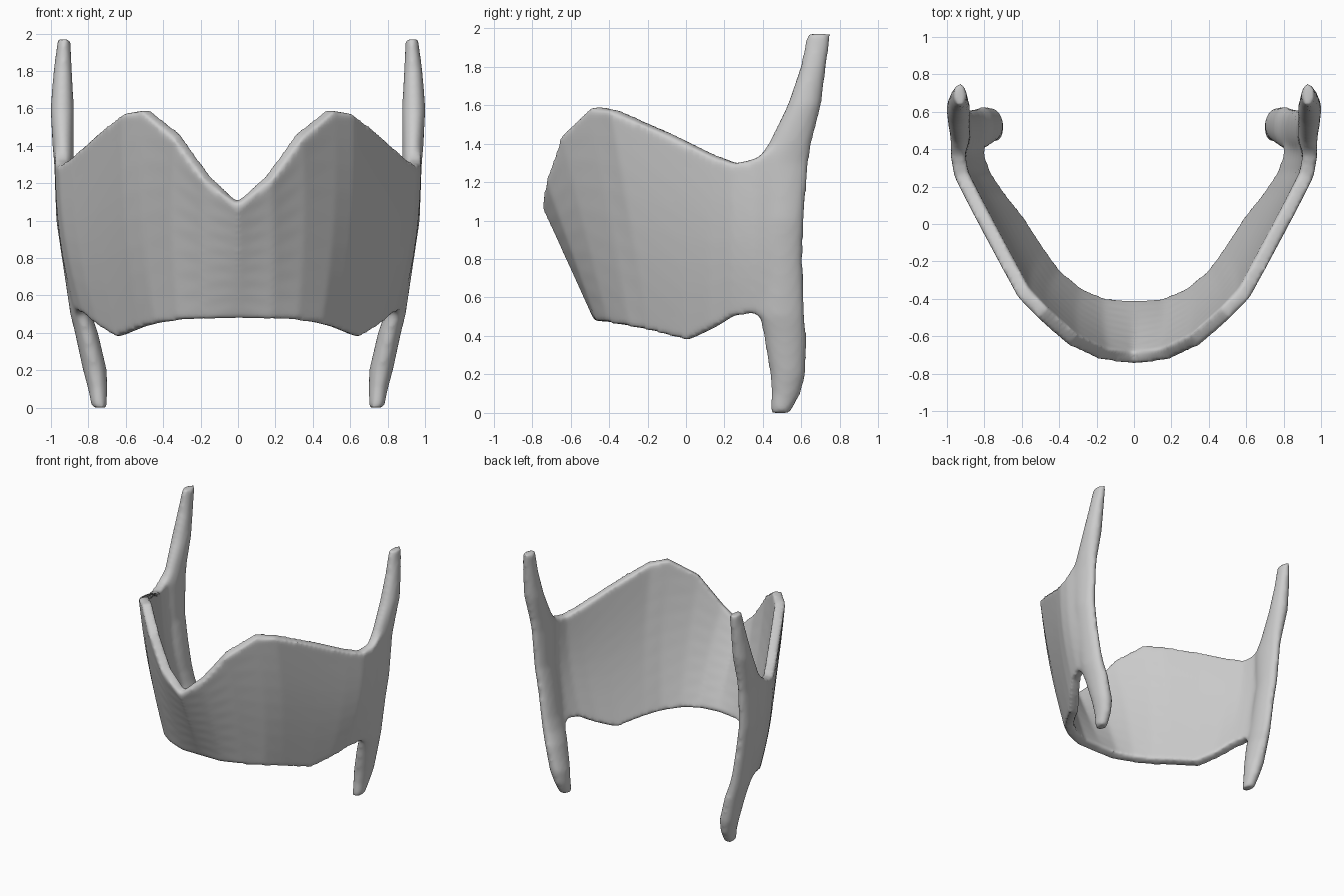
import bpy, math

if "Cube" in bpy.data.objects:
    bpy.data.objects.remove(bpy.data.objects["Cube"])

def make(name, verts, faces):
    me = bpy.data.meshes.new(name)
    me.from_pydata(verts, [], faces)
    ob = bpy.data.objects.new(name, me)
    bpy.context.collection.objects.link(ob)
    return ob

def apply_all(ob):
    bpy.context.view_layer.objects.active = ob
    for m in list(ob.modifiers):
        bpy.ops.object.modifier_apply(modifier=m.name)

# Curved shield plate: outer top edge and outer bottom edge, midline to rear
top = [(0, -.755, 1.08), (.18, -.73, 1.215), (.35, -.65, 1.445), (.52, -.5, 1.585),
       (.62, -.395, 1.57), (.78, -.1, 1.445), (.9, .13, 1.335), (.96, .25, 1.295),
       (.98, .36, 1.32), (.98, .5, 1.42)]
bottom = [(0, -.475, .475), (.18, -.465, .47), (.32, -.405, .465), (.45, -.30, .445),
          (.53, -.19, .425), (.655, .0, .375), (.75, .12, .43), (.83, .24, .5),
          (.87, .35, .515), (.87, .5, .42)]
bulge = [0, .01, .02, .03, .03, .03, .03, .03, .03, .03]
ROWS = 8
verts, faces = [], []
for t, b, g in zip(top, bottom, bulge):
    for j in range(ROWS + 1):
        f = j / ROWS
        p = [t[k] + (b[k] - t[k]) * f for k in range(3)]
        p[0] += g * math.sin(math.pi * f)
        verts.append(p)
n = ROWS + 1
for i in range(len(top) - 1):
    for j in range(ROWS):
        a = i * n + j
        faces.append((a, a + 1, a + n + 1, a + n))
plate = make("shield_plate", verts, faces)
m = plate.modifiers.new("mirror", 'MIRROR')
m.use_clip = True
s = plate.modifiers.new("solid", 'SOLIDIFY')
s.thickness, s.offset = .078, -1
apply_all(plate)

# Rear horns: stacked ellipses (z, centre x, centre y, half width x, half depth y)
rings = [(0, .742, .49, .04, .052), (.1, .75, .52, .052, .076), (.2, .765, .53, .064, .093),
         (.4, .81, .515, .062, .112), (.5, .84, .5, .057, .118), (.6, .86, .495, .052, .118),
         (.8, .89, .495, .052, .113), (1.0, .92, .5, .052, .113), (1.3, .93, .5, .053, .138),
         (1.4, .935, .54, .057, .113), (1.6, .94, .615, .063, .088), (1.8, .937, .662, .05, .067),
         (1.97, .93, .692, .034, .062)]
N = 20
verts = [(cx + rx * math.cos(2 * math.pi * k / N), cy + ry * math.sin(2 * math.pi * k / N), z)
         for z, cx, cy, rx, ry in rings for k in range(N)]
faces = [(i * N + k, i * N + (k + 1) % N, (i + 1) * N + (k + 1) % N, (i + 1) * N + k)
         for i in range(len(rings) - 1) for k in range(N)]
faces += [tuple(reversed(range(N))), tuple(range(len(verts) - N, len(verts)))]
horn = make("rear_horns", verts, faces)
horn.modifiers.new("mirror", 'MIRROR')
apply_all(horn)

# Fuse plate and horns into one smooth organic body
bpy.ops.object.select_all(action='DESELECT')
horn.select_set(True)
plate.select_set(True)
bpy.context.view_layer.objects.active = plate
bpy.ops.object.join()
r = plate.modifiers.new("fuse", 'REMESH')
r.mode, r.voxel_size = 'VOXEL', .016
sm = plate.modifiers.new("soften", 'SMOOTH')
sm.factor, sm.iterations = .5, 8
apply_all(plate)
plate.name = "throat_shield_with_horns"
bpy.ops.object.shade_smooth()
